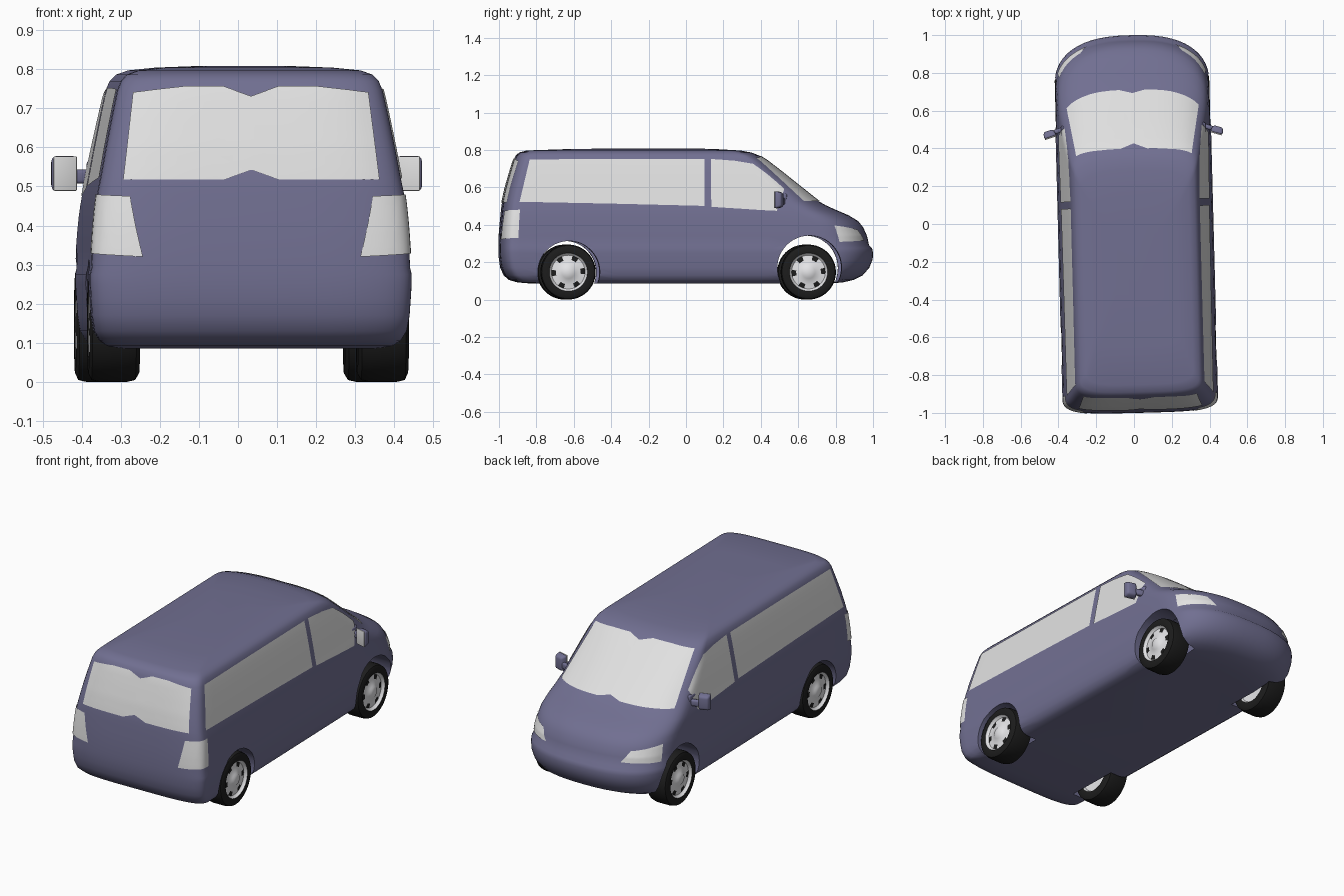
import bpy, bmesh, math
from mathutils import Vector, Matrix
from mathutils.bvhtree import BVHTree

if "Cube" in bpy.data.objects:
    bpy.data.objects.remove(bpy.data.objects["Cube"])


def material(name, rgb):
    m = bpy.data.materials.new(name)
    m.diffuse_color = (*rgb, 1)
    m.use_nodes = True
    m.node_tree.nodes["Principled BSDF"].inputs["Base Color"].default_value = m.diffuse_color
    return m


PAINT = material("body_paint", (0.165, 0.16, 0.285))
GLASS = material("window_glass", (0.75, 0.75, 0.75))
LAMP = material("lamp_lens", (0.78, 0.78, 0.78))
RUBBER = material("tyre_rubber", (0.012, 0.012, 0.012))
METAL = material("wheel_metal", (0.8, 0.8, 0.82))


def make(name, bm, mats, angle=40):
    me = bpy.data.meshes.new(name)
    bm.to_mesh(me)
    bm.free()
    for m in mats:
        me.materials.append(m)
    me.shade_smooth()
    me.set_sharp_from_angle(angle=math.radians(angle))
    ob = bpy.data.objects.new(name, me)
    bpy.context.collection.objects.link(ob)
    return ob


# ---- body shell: stacked plan outlines (z, half width, nose y, nose depth, tail y)
LEVELS = [
    (.085, .33, .76, .25, -.82), (.092, .365, .84, .26, -.90), (.105, .385, .895, .27, -.945),
    (.13, .40, .945, .28, -.972), (.17, .407, .98, .28, -.99), (.215, .41, .998, .28, -.997),
    (.25, .412, 1.0, .28, -1), (.275, .412, .995, .28, -1), (.292, .408, .978, .28, -1),
    (.34, .406, .968, .28, -.998), (.385, .403, .948, .28, -.995), (.42, .40, .92, .27, -.992),
    (.45, .397, .87, .26, -.989), (.48, .393, .80, .24, -.986), (.505, .388, .745, .21, -.983),
    (.525, .384, .71, .20, -.98), (.60, .37, .615, .17, -.963), (.68, .354, .515, .14, -.94),
    (.745, .34, .43, .11, -.92), (.77, .33, .39, .10, -.908), (.786, .315, .35, .10, -.89),
    (.797, .285, .29, .10, -.85), (.804, .22, .17, .10, -.65), (.808, .12, .05, .10, -.40)]


def outline(w, yf, d, yr):
    half, n, tail = [], 14, .1
    for i in range(n + 1):                       # rounded nose
        a = math.pi / 2 * i / n
        half.append((w * math.sin(a) ** .8, yf - d + d * max(math.cos(a), 0) ** .8))
    y0, y1 = yf - d, yr + tail
    half += [(w, y0 + (y1 - y0) * i / 12) for i in range(1, 12)]
    for i in range(n + 1):                       # squarer tail
        a = math.pi / 2 * (1 - i / n)
        half.append((w * max(math.sin(a), 0) ** .5, y1 - tail * max(math.cos(a), 0) ** .5))
    half[0], half[-1] = (0, yf), (0, yr)
    return half + [(-x, y) for x, y in half[-2:0:-1]]


bm = bmesh.new()
rings = [[bm.verts.new((x, y, z)) for x, y in outline(w, yf, d, yr)] for z, w, yf, d, yr in LEVELS]
for a, b in zip(rings, rings[1:]):
    for i in range(len(a)):
        j = (i + 1) % len(a)
        bm.faces.new((a[i], a[j], b[j], b[i]))
bm.faces.new(rings[0])
bm.faces.new(rings[-1])
bmesh.ops.recalc_face_normals(bm, faces=bm.faces)
surface = BVHTree.FromBMesh(bm)
body = make("van_body", bm, [PAINT], 35)

# ---- wheel arches cut out of the shell, open on the inside
WELL = .27
for s in (-1, 1):
    for y, z, r in ((-.637, .147, .166), (.65, .17, .172)):
        bm = bmesh.new()
        bmesh.ops.create_cone(bm, cap_ends=True, segments=48, radius1=r, radius2=r, depth=.4,
                              matrix=Matrix.Translation((s * (WELL + .2), y, z)) @ Matrix.Rotation(math.pi / 2, 4, 'Y'))
        cutter = make("arch_cutter", bm, [PAINT])
        cutter.hide_render = True
        mod = body.modifiers.new("arch", 'BOOLEAN')
        mod.operation, mod.solver, mod.object = 'DIFFERENCE', 'EXACT', cutter
        bpy.context.view_layer.objects.active = body
        bpy.ops.object.modifier_apply(modifier=mod.name)
        bpy.data.objects.remove(cutter)
bm = bmesh.new()
bm.from_mesh(body.data)
inner = [f for f in bm.faces if abs(f.normal.x) > .9 and abs(abs(f.calc_center_median().x) - WELL) < .002]
bmesh.ops.delete(bm, geom=inner, context='FACES')
bm.to_mesh(body.data)
bm.free()
body.data.set_sharp_from_angle(angle=math.radians(35))


# ---- windows and lamps: thin sheets laid on the shell
def plate(name, low, high, direction, mat, n=6, m=12):
    d = Vector(direction).normalized()

    def dense(pts):
        pts = [Vector(p) for p in pts]
        out = [p.lerp(q, k / n) for p, q in zip(pts, pts[1:]) for k in range(n)]
        return out + [pts[-1]]

    bm = bmesh.new()
    rows = []
    for j in range(m + 1):
        row = []
        for a, b in zip(dense(low), dense(high)):
            p = a.lerp(b, j / m)
            hit, nor, _, _ = surface.ray_cast(p + d * 3, -d)
            if hit is None:
                hit, nor, _, _ = surface.find_nearest(p)
            row.append(bm.verts.new(hit + nor * .004))
        rows.append(row)
    for a, b in zip(rows, rows[1:]):
        for i in range(len(a) - 1):
            f = bm.faces.new((a[i], a[i + 1], b[i + 1], b[i]))
            f.normal_update()
            if f.normal.dot(d) < 0:
                f.normal_flip()
    return make(name, bm, [mat], 60)


def across(pts):
    """Mirror (x, z) points into a full-width line."""
    return [(-x, 0, z) for x, z in pts[:0:-1]] + [(x, 0, z) for x, z in pts]


plate("windshield", across([(0, .54), (.07, .525), (.2, .523), (.348, .523)]),
      across([(0, .748), (.07, .765), (.18, .763), (.305, .755)]), (0, 1, 0), GLASS)
plate("rear_window", across([(0, .542), (.07, .517), (.2, .517), (.327, .517)]),
      across([(0, .73), (.07, .755), (.17, .755), (.30, .74)]), (0, -1, 0), GLASS)
for s, side in ((-1, "left"), (1, "right")):
    plate(side + "_long_window", [(0, -.90, .522), (0, -.4, .512), (0, .09, .50)],
          [(0, -.845, .748), (0, -.4, .75), (0, .09, .75)], (s, 0, 0), GLASS, n=12)
    plate(side + "_door_window", [(0, .125, .495), (0, .25, .487), (0, .36, .48), (0, .43, .476), (0, .475, .474)],
          [(0, .125, .75), (0, .25, .742), (0, .35, .725), (0, .43, .665), (0, .515, .59)], (s, 0, 0), GLASS)
    plate(side + "_tail_lamp", [(s * .285, -1, .32), (s * .40, -.90, .33)],
          [(s * .32, -.985, .475), (s * .395, -.90, .48)], (s, -1, 0), LAMP, n=14)
    plate(side + "_head_lamp", [(s * .24, .955, .315), (s * .40, .82, .308)],
          [(s * .285, .925, .372), (s * .40, .80, .395)], (s, 1, 0), LAMP, n=14)


# ---- wheels: one lathed profile (offset, radius, material of the band that follows)
PROFILE = [(-.045, .002, 1), (-.05, .09, 1), (-.062, .098, 0), (-.066, .125, 0), (-.056, .142, 0),
           (-.035, .147, 0), (.035, .147, 0), (.056, .142, 0), (.064, .125, 0), (.061, .102, 1),
           (.052, .098, 1), (.046, .09, 2), (.049, .066, 1), (.056, .035, 1), (.062, .028, 1), (.063, .002, 1)]


def wheel(name, s, y):
    seg = 48
    bm = bmesh.new()
    loops = [[bm.verts.new((s * (.345 + x), y + r * math.sin(2 * math.pi * i / seg),
                            .147 + r * math.cos(2 * math.pi * i / seg))) for i in range(seg)]
             for x, r, _ in PROFILE]
    for (a, b), (_, _, mat) in zip(zip(loops, loops[1:]), PROFILE):
        for i in range(seg):
            j = (i + 1) % seg
            f = bm.faces.new((a[i], a[j], b[j], b[i]))
            # six dark openings between the spokes
            f.material_index = mat if mat < 2 else (0 if (i + 6) % 8 in (0, 1, 2) else 1)
    bm.faces.new(loops[0]).material_index = 1
    bm.faces.new(loops[-1]).material_index = 1
    bmesh.ops.recalc_face_normals(bm, faces=bm.faces)
    make(name, bm, [RUBBER, METAL])


for s, side in ((-1, "left"), (1, "right")):
    wheel(side + "_front_wheel", s, .645)
    wheel(side + "_rear_wheel", s, -.64)


# ---- door mirrors: rounded housing, arm and glass
def block(name, loc, size, rot, mat, bevel, taper=1.0):
    bm = bmesh.new()
    bmesh.ops.create_cube(bm, size=1)
    for v in bm.verts:
        k = taper if v.co.y > 0 else 1
        v.co = Vector((v.co.x * size[0] * k, v.co.y * size[1], v.co.z * size[2] * k))
    bmesh.ops.bevel(bm, geom=bm.edges[:], offset=bevel, segments=3, profile=.5, affect='EDGES')
    bm.transform(Matrix.Translation(loc) @ Matrix.Rotation(rot, 4, 'Z'))
    make(name, bm, [mat])


for s, side in ((-1, "left"), (1, "right")):
    turn = -s * .3
    block(side + "_mirror_housing", (s * .445, .488, .533), (.07, .036, .096), turn, PAINT, .011, .75)
    block(side + "_mirror_glass", (s * .439, .469, .533), (.062, .006, .088), turn, GLASS, .0025)
    block(side + "_mirror_arm", (s * .392, .505, .525), (.07, .024, .036), turn, PAINT, .009)
    block(side + "_mirror_base", (s * .37, .50, .53), (.026, .06, .075), 0, PAINT, .010)

# ---- the whole van stands very slightly turned
pose = Matrix.Translation((.009, 0, 0)) @ Matrix.Rotation(.026, 4, 'Z')
for ob in bpy.context.scene.objects:
    ob.data.transform(pose)
